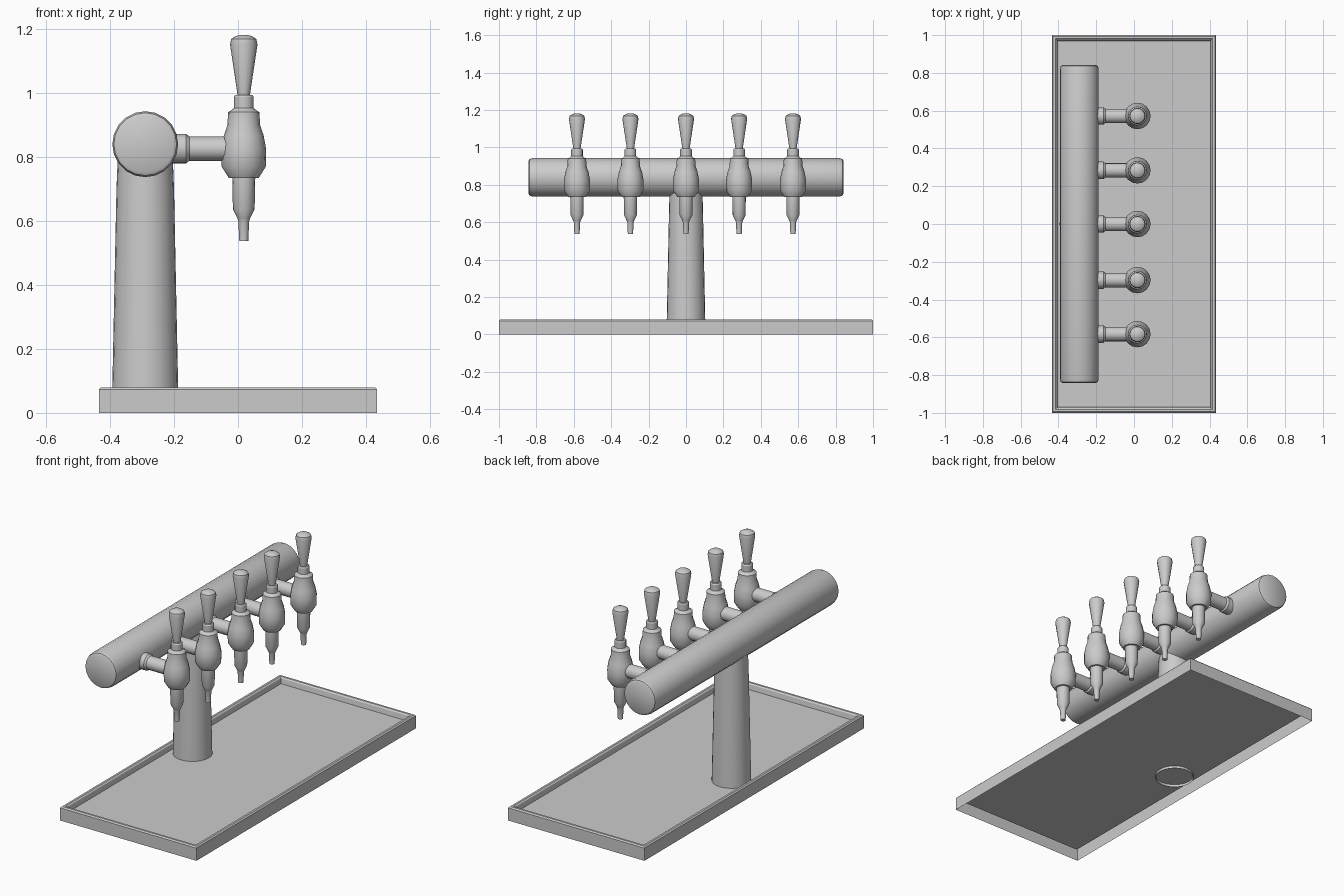
import bpy, bmesh
from math import cos, sin, pi, radians
from mathutils import Matrix

if "Cube" in bpy.data.objects:
    bpy.data.objects.remove(bpy.data.objects["Cube"])


def loft(name, rings, cap_start=True, cap_end=True, matrix=Matrix(), smooth=True):
    """Bridge a list of counter-clockwise point rings into one surface."""
    bm = bmesh.new()
    loops = [[bm.verts.new(p) for p in ring] for ring in rings]
    n = len(loops[0])
    for a, b in zip(loops, loops[1:]):
        for i in range(n):
            j = (i + 1) % n
            bm.faces.new((a[i], a[j], b[j], b[i]))
    if cap_start:
        bm.faces.new(loops[0][::-1])
    if cap_end:
        bm.faces.new(loops[-1])
    bm.transform(matrix)
    mesh = bpy.data.meshes.new(name)
    bm.to_mesh(mesh)
    bm.free()
    obj = bpy.data.objects.new(name, mesh)
    bpy.context.collection.objects.link(obj)
    if smooth:
        bpy.ops.object.select_all(action='DESELECT')
        obj.select_set(True)
        bpy.context.view_layer.objects.active = obj
        bpy.ops.object.shade_smooth_by_angle(angle=radians(32))
    return obj


def lathe(name, profile, sides, **kw):
    """Turn a (radius, height) profile around z."""
    rings = [[(r * cos(2 * pi * i / sides), r * sin(2 * pi * i / sides), h)
              for i in range(sides)] for r, h in profile]
    return loft(name, rings, **kw)


# Drip tray: thin shell, open underneath, with a bevelled rim and sunken floor
def rect(inset, z):
    x, y = 0.435 - inset, 1.0 - inset
    return [(-x, -y, z), (x, -y, z), (x, y, z), (-x, y, z)]


loft("drip_tray",
     [rect(*p) for p in ((0, 0), (0, 0.073), (0.007, 0.08), (0.019, 0.08),
                         (0.026, 0.073), (0.031, 0.045))],
     cap_start=False, smooth=False)

# Tapered column, its open foot poking through the tray floor
BAR_X, BAR_Z = -0.29, 0.84
lathe("column", [(0.104, 0.03), (0.09, 0.70), (0.086, 0.80)], 24,
      cap_start=False, cap_end=False, matrix=Matrix.Translation((BAR_X, 0, 0)))

# Horizontal bar with rounded ends
half = [(0.088, 0.842), (0.098, 0.836), (0.103, 0.82)]
lathe("bar", [(r, -h) for r, h in half] + [(r, h) for r, h in half[::-1]], 20,
      matrix=Matrix.Translation((BAR_X, 0, BAR_Z)) @ Matrix.Rotation(-pi / 2, 4, 'X'))

# Tap parts, modelled at y = 0
TAP_X = 0.018
at_tap = Matrix.Translation((TAP_X, 0, 0))
arm = lathe("tap_arm", [(0.046, -0.22), (0.046, -0.162), (0.038, -0.152), (0.038, TAP_X)],
            16, matrix=Matrix.Translation((0, 0, 0.826)) @ Matrix.Rotation(pi / 2, 4, 'Y'))
body = lathe("tap_body", [(0.014, 0.537), (0.017, 0.60), (0.020, 0.608), (0.034, 0.637),
                          (0.036, 0.735), (0.047, 0.735), (0.069, 0.77), (0.070, 0.825),
                          (0.062, 0.868), (0.051, 0.90), (0.049, 0.94), (0.042, 0.944),
                          (0.031, 0.953), (0.031, 0.988), (0.027, 0.994)],
             16, matrix=at_tap)
handle = lathe("tap_handle", [(0.018, 0.985), (0.043, 1.152), (0.039, 1.169),
                              (0.025, 1.178), (0.010, 1.182)], 16, matrix=at_tap)

# Repeat the tap along the bar
for y in (-0.583, -0.297, 0.284, 0.572):
    for part in (arm, body, handle):
        copy = part.copy()
        copy.location.y = y
        bpy.context.collection.objects.link(copy)
